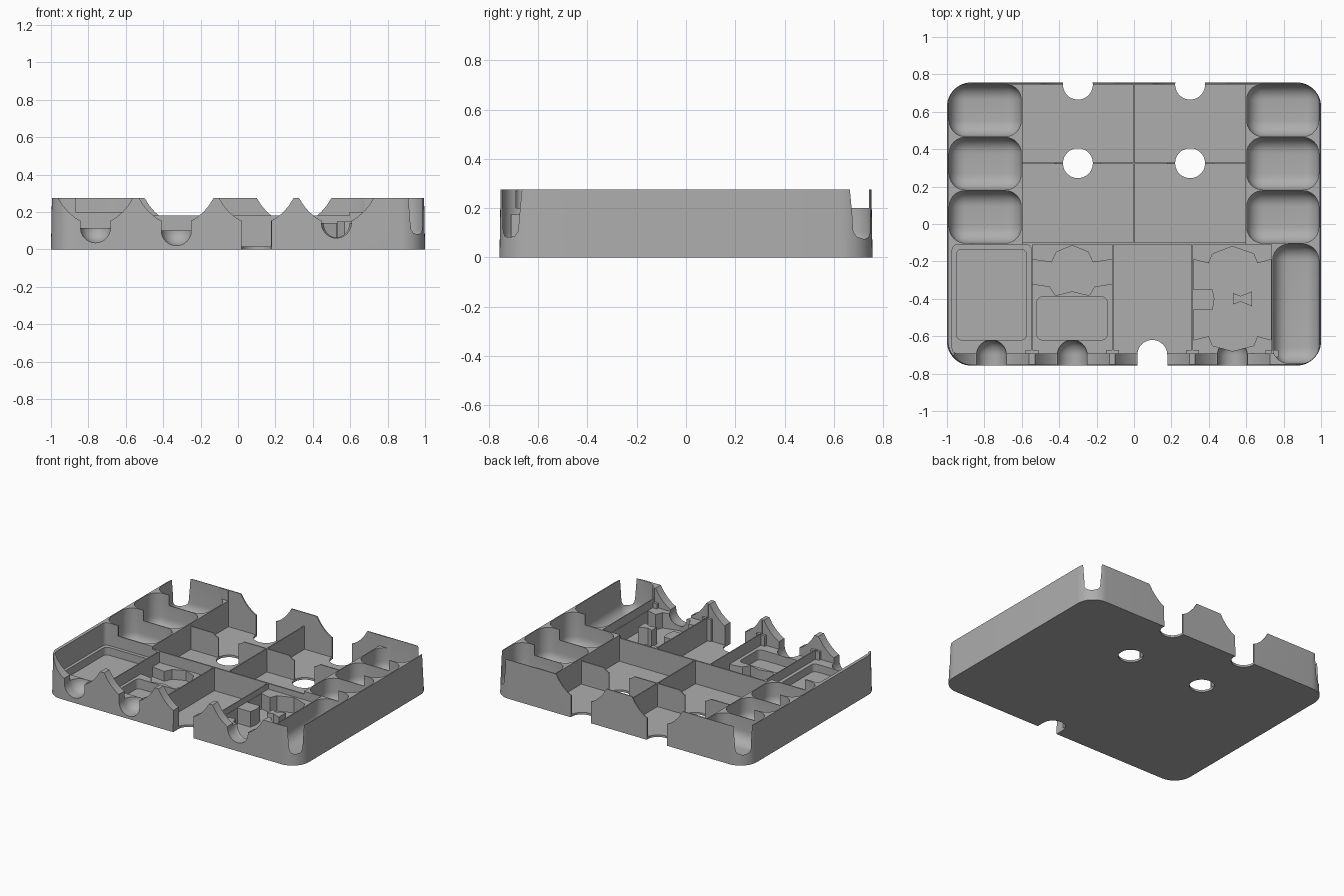
import bpy, bmesh, math
from mathutils import Vector

if "Cube" in bpy.data.objects:
    bpy.data.objects.remove(bpy.data.objects["Cube"], do_unlink=True)

grey = bpy.data.materials.new("plain grey")
grey.use_nodes = True
COLOUR = (0.42, 0.42, 0.42, 1)
grey.diffuse_color = COLOUR
grey.node_tree.nodes["Principled BSDF"].inputs["Base Color"].default_value = COLOUR

TOP, HIGH, LOW, FLOOR = 0.275, 0.2, 0.18, 0.015
ABOVE = 0.6


def finish(bm, name):
    bmesh.ops.recalc_face_normals(bm, faces=bm.faces)
    mesh = bpy.data.meshes.new(name)
    bm.to_mesh(mesh)
    bm.free()
    mesh.materials.append(grey)
    obj = bpy.data.objects.new(name, mesh)
    bpy.context.collection.objects.link(obj)
    return obj


def prism(name, points, lo, hi, upright=False):
    """Extrude an outline along z, or along y when upright."""
    bm = bmesh.new()
    place = (lambda a, b: (a, lo, b)) if upright else (lambda a, b: (a, b, lo))
    face = bm.faces.new([bm.verts.new(place(a, b)) for a, b in points])
    ext = bmesh.ops.extrude_face_region(bm, geom=[face])
    step = Vector((0, hi - lo, 0)) if upright else Vector((0, 0, hi - lo))
    bmesh.ops.translate(bm, vec=step, verts=[g for g in ext["geom"] if isinstance(g, bmesh.types.BMVert)])
    return finish(bm, name)


def rounded(x0, x1, y0, y1, r, n=8):
    pts = []
    for i, (cx, cy) in enumerate([(x1 - r, y1 - r), (x0 + r, y1 - r), (x0 + r, y0 + r), (x1 - r, y0 + r)]):
        for k in range(n + 1):
            a = (i + k / n) * math.pi / 2
            pts.append((cx + r * math.cos(a), cy + r * math.sin(a)))
    return pts


def box(name, x0, x1, y0, y1, z0, z1=ABOVE):
    return prism(name, [(x0, y0), (x1, y0), (x1, y1), (x0, y1)], z0, z1)


def circle(x, y, r, n=40):
    return [(x + r * math.cos(2 * math.pi * k / n), y + r * math.sin(2 * math.pi * k / n)) for k in range(n)]


def cut(cutter):
    mod = tray.modifiers.new("cut", "BOOLEAN")
    mod.operation, mod.solver, mod.object = "DIFFERENCE", "EXACT", cutter
    bpy.context.view_layer.objects.active = tray
    bpy.ops.object.modifier_apply(modifier=mod.name)
    bpy.data.objects.remove(cutter, do_unlink=True)


def cup(x0, x1, y0, y1, z0=0.02, r=0.085):
    """Scooped bowl with rounded corners and bottom."""
    obj = box("cup_cutter", x0, x1, y0, y1, z0)
    bm = bmesh.new()
    bm.from_mesh(obj.data)
    bmesh.ops.bevel(bm, geom=bm.edges[:], offset=r, offset_type="OFFSET",
                    segments=8, profile=0.5, affect="EDGES")
    bm.to_mesh(obj.data)
    bm.free()
    cut(obj)


def flare(x, y0, y1, base=0.155):
    """Finger opening that widens in a curve towards the rim."""
    half = [(0.085, base), (0.11, 0.17), (0.145, 0.2), (0.175, 0.235), (0.2, 0.275), (0.215, 0.32)]
    pts = [(x + a, z) for a, z in half] + [(x - a, z) for a, z in reversed(half)]
    cut(prism("flare_cutter", pts, y0, y1, upright=True))


def scoop(x, z, r=0.08):
    """Round-ended finger groove through the front wall."""
    bm = bmesh.new()
    n, rows = 24, 8
    rings = [(-0.8, r)] + [(-0.62 - r + r * math.sin(t * math.pi / 2 / rows),
                            r * math.cos(t * math.pi / 2 / rows)) for t in range(rows)]
    loops = [[bm.verts.new((x + q * math.cos(2 * math.pi * k / n), y, z + q * math.sin(2 * math.pi * k / n)))
              for k in range(n)] for y, q in rings]
    for a, b in zip(loops, loops[1:]):
        for k in range(n):
            bm.faces.new((a[k], a[(k + 1) % n], b[(k + 1) % n], b[k]))
    bm.faces.new(loops[0])
    tip = bm.verts.new((x, -0.62, z))
    for k in range(n):
        bm.faces.new((loops[-1][k], loops[-1][(k + 1) % n], tip))
    cut(finish(bm, "scoop_cutter"))
    cut(box("groove_cutter", x - r, x + r, -0.8, -0.68, z, 0.3))


# Outer body, drawn in slightly at the rim
tray = prism("tray", rounded(-1, 1, -0.757, 0.757, 0.13, 12), 0, TOP)
for v in tray.data.vertices:
    if v.co.z > 0.1:
        v.co.x *= 0.995
        v.co.y *= 0.994

# Inner walls stand lower than the rim
cut(box("upper_clearance", -0.87, 0.87, -0.69, 0.742, HIGH))
cut(box("middle_clearance", -0.597, 0.597, -0.69, 0.742, LOW))
cut(box("front_clearance", -0.597, 0.735, -0.69, -0.11, LOW))

# Four large rear pockets
for x0, x1 in ((-0.597, -0.004), (0.004, 0.597)):
    for y0, y1 in ((-0.1, 0.32), (0.328, 0.745)):
        cut(box("rear_pocket", x0, x1, y0, y1, FLOOR))

# Side cups
for side in (-1, 1):
    for i in range(3):
        y = -0.102 + i * 0.285
        a, b = sorted((side * 0.603, side * 0.988))
        cup(a, b, y, y + 0.28)
cup(0.742, 0.988, -0.745, -0.108)

# Front pockets
cut(prism("left_pocket", rounded(-0.972, -0.548, -0.693, -0.11, 0.03), 0.115, ABOVE))
cut(prism("left_recess", rounded(-0.95, -0.575, -0.62, -0.135, 0.03), 0.06, ABOVE))
cut(box("token_pocket", -0.542, -0.118, -0.693, -0.11, 0.10))
cut(prism("token_recess", rounded(-0.52, -0.143, -0.62, -0.39, 0.03), 0.03, ABOVE))
star = [(0.212, -0.19), (0.11, -0.205), (0.085, -0.15), (0, -0.115)]
star = star + [(-a, b) for a, b in reversed(star[:-1])]
star += [(-0.212, -0.32), (-0.12, -0.335), (-0.09, -0.382), (0, -0.36),
         (0.09, -0.382), (0.12, -0.335), (0.212, -0.32)]
cut(prism("star_recess", [(a - 0.33, b) for a, b in star], 0.03, ABOVE))
cut(box("plain_pocket", -0.11, 0.308, -0.693, -0.11, FLOOR))
cut(box("figure_pocket", 0.316, 0.735, -0.693, -0.11, 0.14))

# Deep figure recess leaving two raised blocks and corner pieces
half = [(0.42, -0.16), (0.4, -0.21), (0.318, -0.19), (0.318, -0.35), (0.42, -0.35), (0.43, -0.4),
        (0.42, -0.46), (0.318, -0.46), (0.318, -0.62), (0.4, -0.6), (0.42, -0.65), (0.526, -0.68)]
right = [(0.64, -0.65), (0.66, -0.6), (0.733, -0.62), (0.733, -0.19), (0.66, -0.21), (0.64, -0.16), (0.526, -0.12)]
cut(prism("figure_recess", half + right, 0.03, ABOVE))
peg = prism("figure_block", [(0.53, -0.37), (0.53, -0.43), (0.57, -0.415), (0.63, -0.44),
                             (0.63, -0.36), (0.57, -0.385)], 0.02, 0.15)

# Finger openings in the front, rear and cross walls
for x, z in ((-0.762, 0.115), (-0.33, 0.10), (0.526, 0.14)):
    flare(x, -0.8, -0.68)
    scoop(x, z)
flare(0.098, -0.8, -0.68)
cut(prism("front_notch", circle(0.098, -0.7, 0.08), -0.1, ABOVE))
cut(box("front_slot", 0.018, 0.178, -0.8, -0.7, -0.1))
for x in (-0.3, 0.3):
    flare(x, 0.7, 0.8)
    flare(x, 0.3, 0.35)
    for y in (0.325, 0.745):
        cut(prism("finger_hole", circle(x, y, 0.08), -0.1, ABOVE))

# Low stiffening ledges behind the front posts
for i, x in enumerate((-0.545, -0.114, 0.312, 0.738)):
    box("post_ledge_%d" % (i + 1), x - 0.035, x + 0.035, -0.71, -0.675, 0.02, LOW - 0.005)

# Smooth the rounded walls, keep the edges crisp
bpy.ops.object.select_all(action="DESELECT")
tray.select_set(True)
bpy.context.view_layer.objects.active = tray
bpy.ops.object.shade_smooth_by_angle(angle=math.radians(30))
